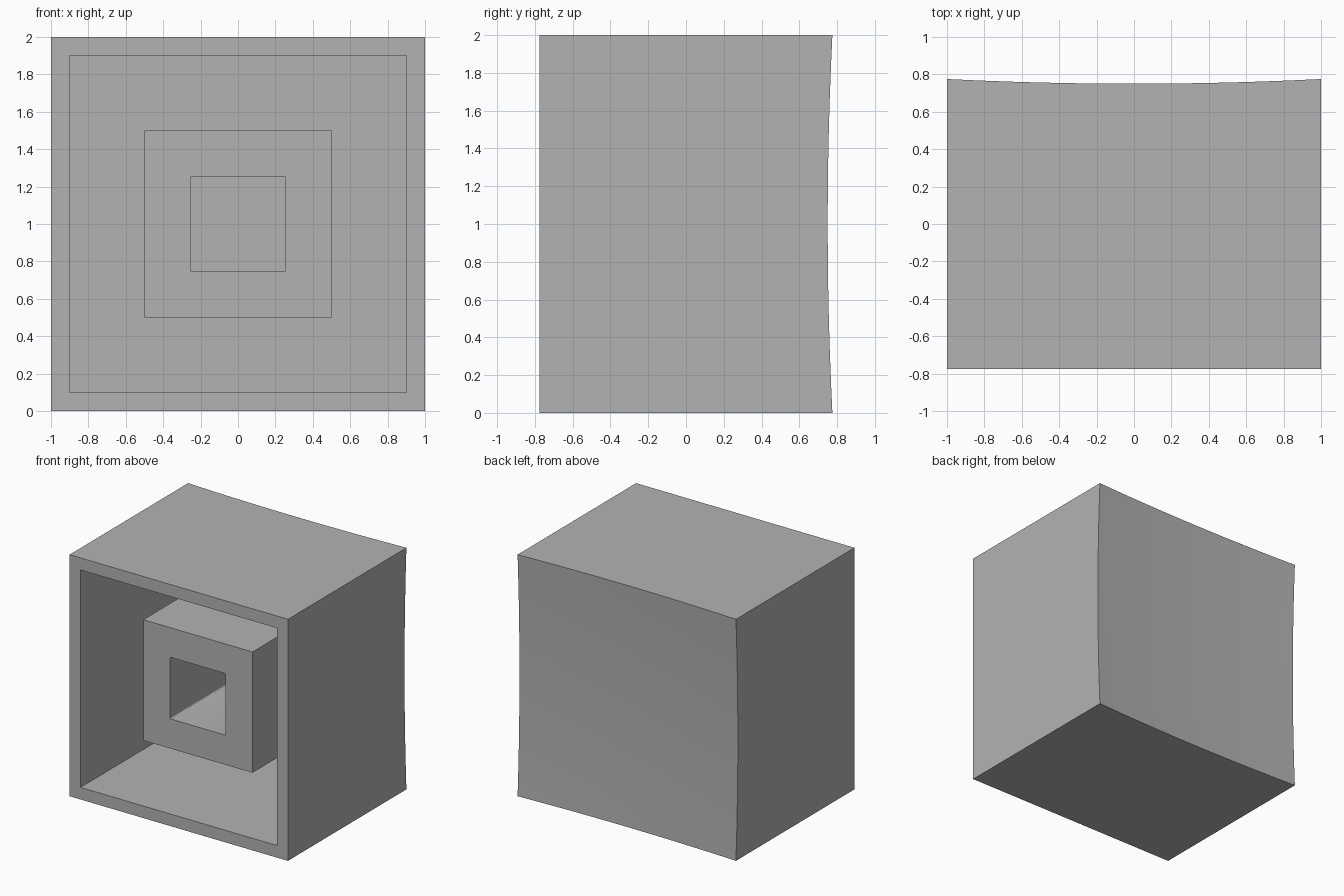
import bpy, bmesh
from math import radians

if "Cube" in bpy.data.objects:
    bpy.data.objects.remove(bpy.data.objects["Cube"], do_unlink=True)

FRONT = -0.775       # open rim
FLOOR = 0.625        # inner face of the dished wall
STEM_FRONT = -0.525  # stem is recessed behind the rim

grey = bpy.data.materials.new("plain grey")
grey.use_nodes = True
colour = (0.45, 0.45, 0.45, 1)
grey.diffuse_color = colour
grey.node_tree.nodes["Principled BSDF"].inputs["Base Color"].default_value = colour


def next_ring(bm, edges, scale, y):
    """Extrude a square loop of edges to a new size and depth."""
    geom = bmesh.ops.extrude_edge_only(bm, edges=edges)["geom"]
    for v in [g for g in geom if isinstance(g, bmesh.types.BMVert)]:
        v.co.x *= scale
        v.co.z = 1 + (v.co.z - 1) * scale
        v.co.y = y
    return [g for g in geom if isinstance(g, bmesh.types.BMEdge)
            and len(g.link_faces) == 1]


def finish(bm, name):
    bmesh.ops.recalc_face_normals(bm, faces=bm.faces)
    mesh = bpy.data.meshes.new(name)
    bm.to_mesh(mesh)
    bm.free()
    mesh.materials.append(grey)
    obj = bpy.data.objects.new(name, mesh)
    bpy.context.collection.objects.link(obj)
    bpy.ops.object.select_all(action="DESELECT")
    obj.select_set(True)
    bpy.context.view_layer.objects.active = obj
    bpy.ops.object.shade_smooth_by_angle(angle=radians(20))


# Shell: dished back, outer walls, rim, cavity walls and floor
bm = bmesh.new()
bmesh.ops.create_grid(bm, x_segments=12, y_segments=12, size=1)
for v in bm.verts:
    x, z = v.co.x, v.co.y
    v.co = (x, 0.725 + 0.025 * (x * x + z * z), 1 + z)
ring = [e for e in bm.edges if e.is_boundary]
for scale, y in ((1, FRONT), (0.9, FRONT), (1, FLOOR)):
    ring = next_ring(bm, ring, scale, y)
bmesh.ops.holes_fill(bm, edges=ring, sides=0)
finish(bm, "cap_shell")

# Stem: square tube standing on the cavity floor, with softened bore corners
bm = bmesh.new()
corners = [bm.verts.new((0.5 * sx, FLOOR, 1 + 0.5 * sz))
           for sx, sz in ((-1, -1), (1, -1), (1, 1), (-1, 1))]
ring = [bm.edges.new((corners[i - 1], corners[i])) for i in range(4)]
for scale, y in ((1, STEM_FRONT), (0.51, STEM_FRONT), (1, FLOOR)):
    ring = next_ring(bm, ring, scale, y)
bore = [e for e in bm.edges if all(abs(v.co.x) < 0.3 for v in e.verts)
        and abs(e.verts[0].co.y - e.verts[1].co.y) > 0.5]
bmesh.ops.bevel(bm, geom=bore, offset=0.01, segments=3, profile=0.5,
                affect="EDGES")
finish(bm, "square_stem")
